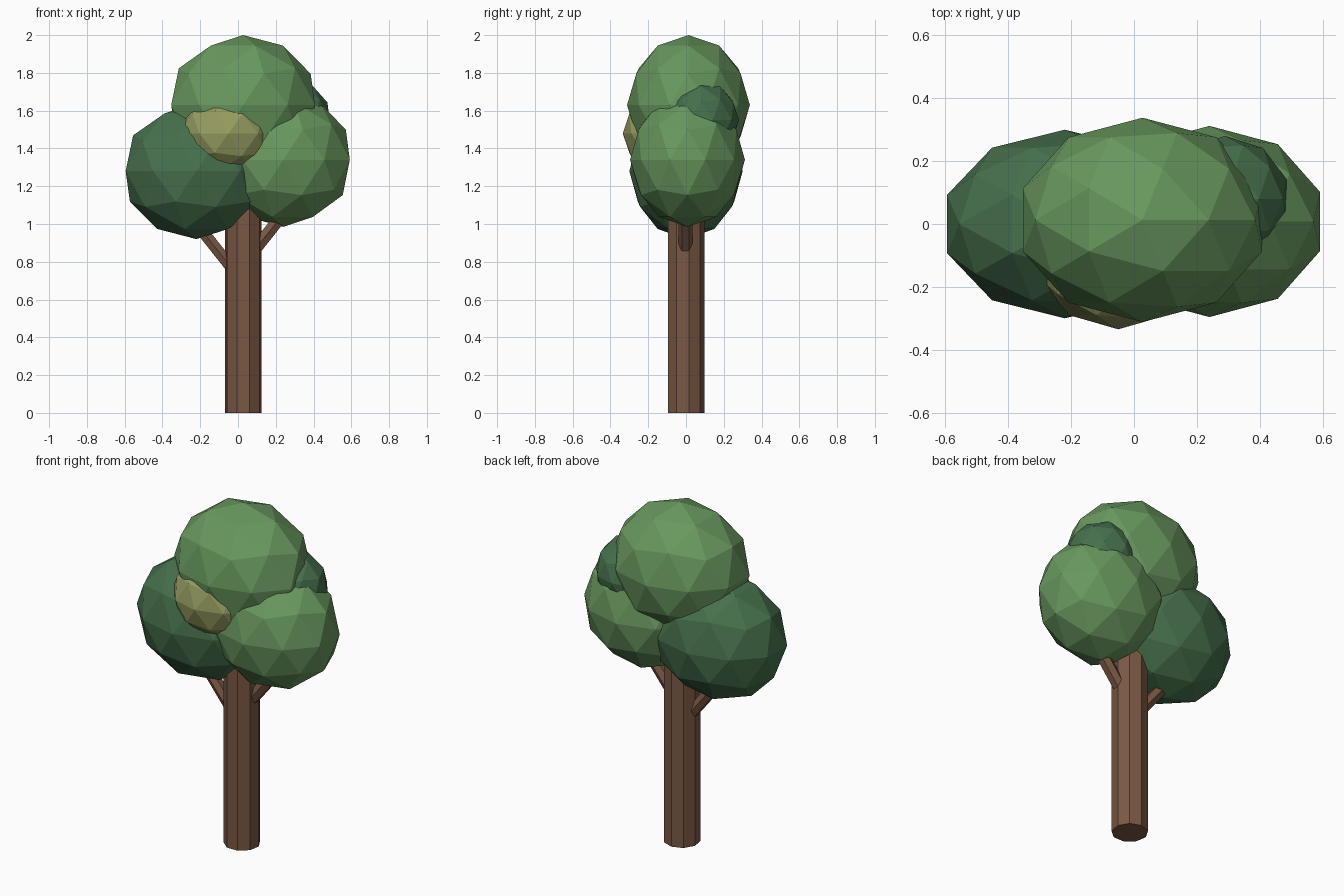
import bpy
from mathutils import Vector

if "Cube" in bpy.data.objects:
    bpy.data.objects.remove(bpy.data.objects["Cube"])


def material(name, rgb):
    # sRGB 0-255 converted to linear
    m = bpy.data.materials.new(name)
    lin = [((c / 255 + 0.055) / 1.055) ** 2.4 for c in rgb]
    m.diffuse_color = (*lin, 1)
    m.use_nodes = True
    m.node_tree.nodes["Principled BSDF"].inputs["Base Color"].default_value = m.diffuse_color
    return m


bark = material("brown bark", (122, 88, 68))
light = material("light leaf green", (104, 152, 94))
dark = material("dark leaf green", (70, 112, 76))
olive = material("olive yellow", (150, 156, 96))


def clump(name, centre, radii, mat):
    # low-poly foliage ball
    bpy.ops.mesh.primitive_ico_sphere_add(subdivisions=2, radius=1, location=centre)
    ob = bpy.context.object
    ob.name = name
    ob.scale = radii
    ob.data.materials.append(mat)


def limb(name, start, end, radius, sides):
    # straight prism between two points
    a, b = Vector(start), Vector(end)
    bpy.ops.mesh.primitive_cylinder_add(vertices=sides, radius=radius,
                                        depth=(b - a).length, location=(a + b) / 2)
    ob = bpy.context.object
    ob.name = name
    ob.rotation_euler = Vector((0, 0, 1)).rotation_difference((b - a).normalized()).to_euler()
    ob.data.materials.append(bark)


# trunk and branches
limb("trunk", (0.028, -0.002, 0), (0.028, -0.002, 1.25), 0.099, 9)
limb("left_branch", (-0.04, 0, 0.775), (-0.25, 0, 1.04), 0.035, 6)
limb("right_branch", (0.10, -0.003, 0.878), (0.30, -0.003, 1.13), 0.037, 6)

# foliage
clump("top_foliage", (0.027, 0.013, 1.63), (0.40, 0.325, 0.37), light)
clump("left_foliage", (-0.22, 0, 1.28), (0.394, 0.30, 0.36), dark)
clump("right_foliage", (0.24, 0.008, 1.34), (0.37, 0.304, 0.355), light)
clump("back_foliage", (0.29, 0.08, 1.55), (0.205, 0.20, 0.21), dark)
clump("front_foliage", (-0.05, -0.10, 1.48), (0.265, 0.235, 0.23), olive)
